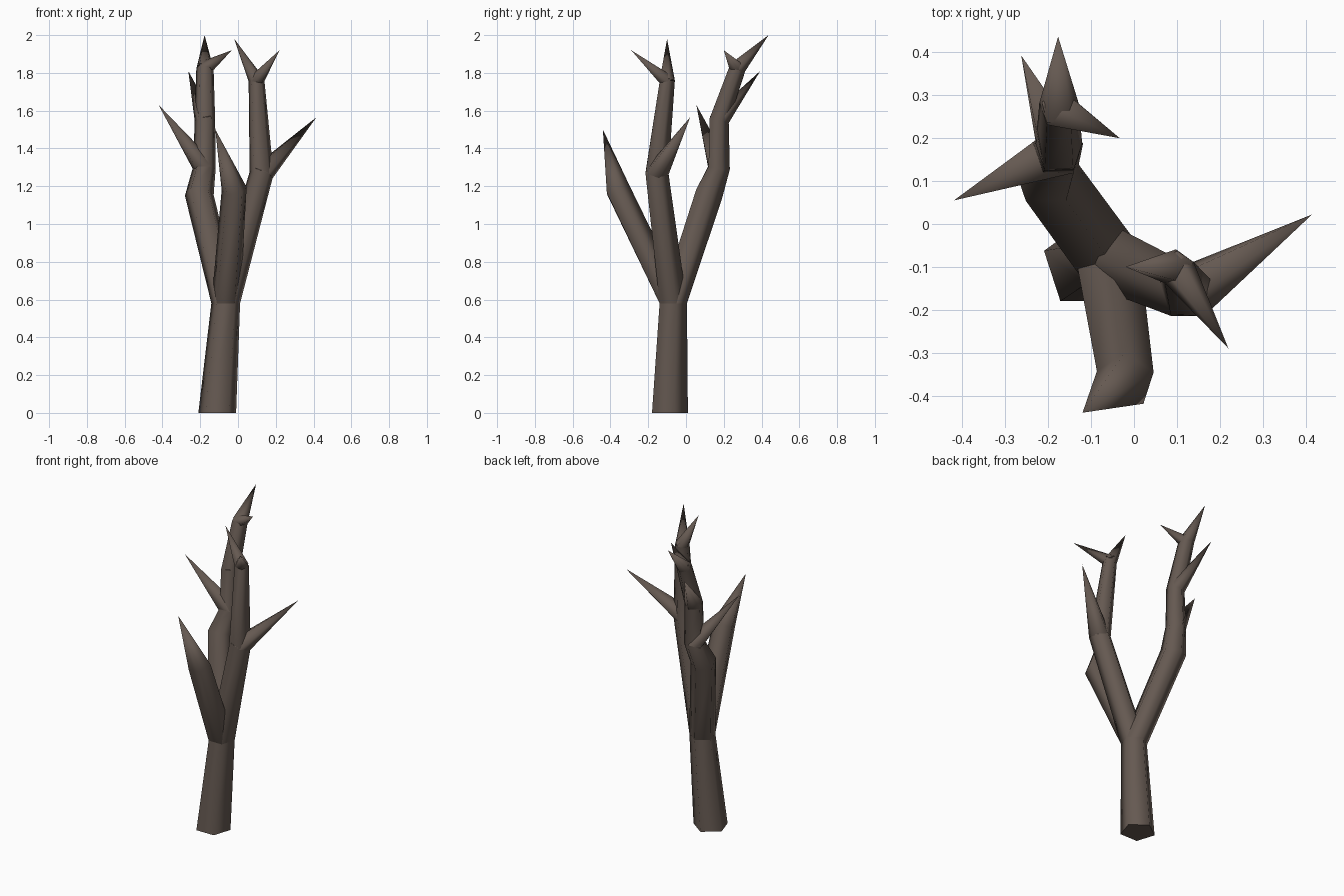
import bpy, bmesh, math
from mathutils import Vector

if "Cube" in bpy.data.objects:
    bpy.data.objects.remove(bpy.data.objects["Cube"])

bark = bpy.data.materials.new("dark brown bark")
bark.diffuse_color = (0.13, 0.10, 0.083, 1)
bark.use_nodes = True
bark.node_tree.nodes["Principled BSDF"].inputs["Base Color"].default_value = bark.diffuse_color
UP = Vector((0, 0, 1))


def ring(bm, centre, radius, direction):
    """Five-sided ring, one corner towards the back, tilted to face direction."""
    turn = UP.rotation_difference(direction.normalized())
    return [bm.verts.new(Vector(centre) + turn @ Vector(
        (radius * math.cos(a), radius * math.sin(a), 0)))
        for a in (math.radians(90 + 72 * i) for i in range(5))]


def limb(name, nodes, start=None, end=None):
    """Tube through (x, y, z, radius) nodes; radius 0 closes to a point."""
    bm = bmesh.new()
    pts = [Vector(n[:3]) for n in nodes]
    rows = []
    for i, n in enumerate(nodes):
        if n[3] == 0:
            rows.append([bm.verts.new(pts[i])])
            continue
        d = Vector()
        if i > 0:
            d += (pts[i] - pts[i - 1]).normalized()
        if i < len(pts) - 1:
            d += (pts[i + 1] - pts[i]).normalized()
        if i == 0 and start:
            d = Vector(start)
        if i == len(pts) - 1 and end:
            d = Vector(end)
        rows.append(ring(bm, pts[i], n[3], d))
    for a, b in zip(rows, rows[1:]):
        for i in range(5):
            j = (i + 1) % 5
            if len(b) == 1:
                bm.faces.new((a[i], a[j], b[0]))
            else:
                bm.faces.new((a[i], a[j], b[j], b[i]))
    for f in bm.faces:
        f.smooth = True
    # flat end caps
    bm.faces.new(rows[0][::-1])
    if len(rows[-1]) > 1:
        bm.faces.new(rows[-1])
    bmesh.ops.recalc_face_normals(bm, faces=bm.faces)
    me = bpy.data.meshes.new(name)
    bm.to_mesh(me)
    bm.free()
    me.materials.append(bark)
    ob = bpy.data.objects.new(name, me)
    bpy.context.collection.objects.link(ob)


def twig(name, base, tip, along):
    """Pointed twig whose base ring leans halfway between stem and twig."""
    d = (Vector(tip) - Vector(base[:3])).normalized()
    limb(name, [base, (*tip, 0)], start=d + Vector(along).normalized())


fork = (-0.065, -0.075, 0.58, 0.08)
up = (0, 0, 1)

# trunk
limb("trunk", [(-0.11, -0.095, 0, 0.105), fork], start=up, end=up)

# front branch, ending in a point
limb("front_branch", [fork, (-0.02, -0.365, 1.18, 0.07), (-0.12, -0.44, 1.5, 0)], start=up)

# right branch with its twigs
right_bend = (0.125, -0.16, 1.27, 0.067)
right_top = (0.098, -0.103, 1.76, 0.044)
limb("right_branch", [fork, right_bend, right_top], start=up, end=up)
twig("right_side_twig", right_bend, (0.415, 0.022, 1.565), up)
twig("right_top_twig", right_top, (-0.02, -0.10, 1.98), up)
twig("right_front_twig", right_top, (0.22, -0.29, 1.92), up)

# back left branch with its twigs
left_bend = (-0.178, 0.17, 1.30, 0.063)
left_mid = (-0.175, 0.17, 1.55, 0.057)
left_top = (-0.175, 0.27, 1.83, 0.048)
lean = (0, 0.3, 1)
limb("left_branch", [fork, (-0.205, 0.115, 1.16, 0.08), left_bend, left_mid, left_top],
     start=up, end=lean)
twig("left_side_twig", left_bend, (-0.42, 0.055, 1.63), up)
twig("left_back_twig", left_mid, (-0.263, 0.393, 1.81), up)
twig("left_top_twig", left_top, (-0.177, 0.437, 2.0), lean)
twig("left_front_twig", left_top, (-0.033, 0.20, 1.92), lean)
